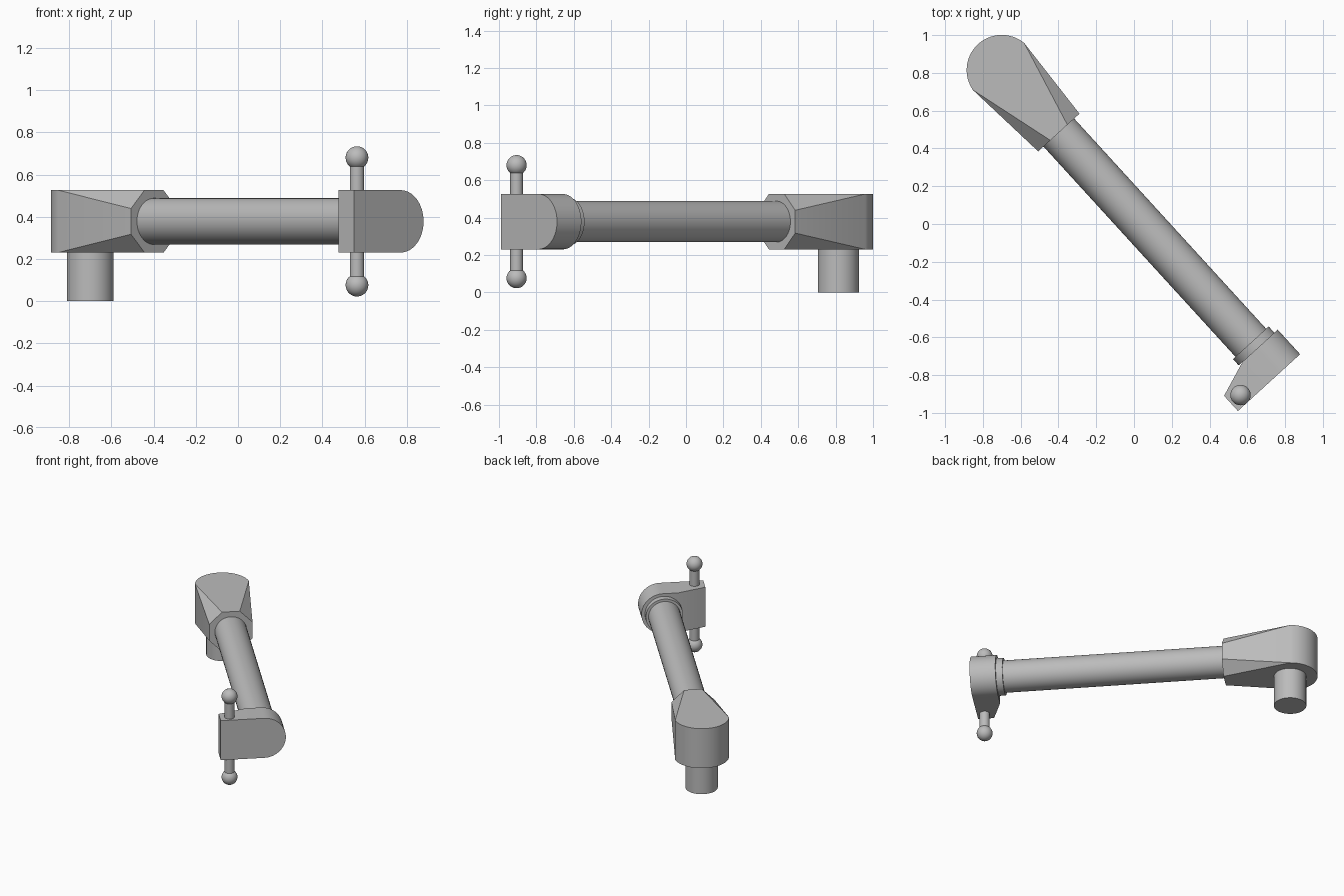
import bpy, bmesh, math
from mathutils import Matrix, Vector

cube = bpy.data.objects.get("Cube")
if cube:
    bpy.data.objects.remove(cube, do_unlink=True)

grey = bpy.data.materials.new("plain_grey")
grey.use_nodes = True
colour = (0.5, 0.5, 0.5, 1)
grey.diffuse_color = colour
grey.node_tree.nodes["Principled BSDF"].inputs["Base Color"].default_value = colour

# Arm frame: local x runs along the tube, origin at the pivot head centre
MID = 0.378
HALF = 0.148
FRAME = Matrix.Translation((-0.70, 0.815, MID)) @ Matrix.Rotation(math.radians(-47.6), 4, 'Z')


def finish(name, bm):
    bmesh.ops.recalc_face_normals(bm, faces=bm.faces)
    mesh = bpy.data.meshes.new(name)
    bm.to_mesh(mesh)
    bm.free()
    mesh.materials.append(grey)
    obj = bpy.data.objects.new(name, mesh)
    bpy.context.collection.objects.link(obj)
    obj.matrix_world = FRAME
    bpy.ops.object.select_all(action='DESELECT')
    obj.select_set(True)
    bpy.context.view_layer.objects.active = obj
    bpy.ops.object.shade_smooth_by_angle(angle=math.radians(25))
    return obj


def rod(name, start, end, radius):
    a, b = Vector(start), Vector(end)
    turn = (b - a).to_track_quat('Z', 'Y').to_matrix().to_4x4()
    bm = bmesh.new()
    bmesh.ops.create_cone(bm, cap_ends=True, segments=48, radius1=radius, radius2=radius,
                          depth=(b - a).length, matrix=Matrix.Translation((a + b) / 2) @ turn)
    return finish(name, bm)


# Pivot head: round back lofted into an octagonal socket
def pivot_head():
    bm = bmesh.new()
    r, length, flat = 0.186, 0.448, 0.061
    angles = [math.radians(98 + 164 * i / 32) for i in range(33)]
    top, low = [[bm.verts.new((r * math.cos(a), r * math.sin(a), z)) for a in angles]
                for z in (HALF, -HALF)]
    ring = [(flat, HALF), (HALF, flat), (HALF, -flat), (flat, -HALF),
            (-flat, -HALF), (-HALF, -flat), (-HALF, flat), (-flat, HALF)]
    o = [bm.verts.new((length, y, z)) for y, z in ring]
    bm.faces.new(o)
    bm.faces.new(top + [o[7], o[0]])
    bm.faces.new(low + [o[4], o[3]])
    for i in range(len(angles) - 1):
        bm.faces.new((top[i], top[i + 1], low[i + 1], low[i]))
    for t, l, a, b, c, d in ((top[0], low[0], *o[:4]), (top[-1], low[-1], *o[:3:-1])):
        bm.faces.new((t, a, b))
        bm.faces.new((t, b, c, l))
        bm.faces.new((l, c, d))
    return finish("pivot_head", bm)


# End block: rounded plate whose inner face tapers toward the pin
def end_block():
    bm = bmesh.new()
    inner, tip, outer = 2.0, 2.067, 2.176
    outline = [(-0.294, -HALF, tip), (-0.10, -HALF, inner)]
    outline += [(0.004 + HALF * math.cos(a), HALF * math.sin(a), inner)
                for a in [math.radians(-90 + 180 * i / 32) for i in range(33)]]
    outline += [(-0.10, HALF, inner), (-0.294, HALF, tip)]
    back = [bm.verts.new((x, y, z)) for y, z, x in outline]
    front = [bm.verts.new((outer, y, z)) for y, z, x in outline]
    bm.faces.new(front)
    bm.faces.new(back[1:-1])
    bm.faces.new((back[0], back[1], back[-2], back[-1]))
    for i in range(len(back)):
        j = (i + 1) % len(back)
        bm.faces.new((back[i], back[j], front[j], front[i]))
    return finish("end_block", bm)


pivot_head()
end_block()
rod("pivot_post", (0, 0, -MID), (0, 0, -HALF), 0.11)
rod("arm_tube", (0.44, 0, 0), (1.96, 0, 0), 0.11)
rod("tube_collar", (1.955, 0, 0), (2.0, 0, 0), 0.128)

# Clamp pin with a ball on each end
PX, PY, REACH = 2.123, -0.227, 0.302
rod("clamp_pin", (PX, PY, -REACH), (PX, PY, REACH), 0.034)
for label, side in (("upper", 1), ("lower", -1)):
    bm = bmesh.new()
    bmesh.ops.create_uvsphere(bm, u_segments=32, v_segments=16, radius=0.054,
                              matrix=Matrix.Translation((PX, PY, side * REACH)))
    finish(label + "_pin_ball", bm)
